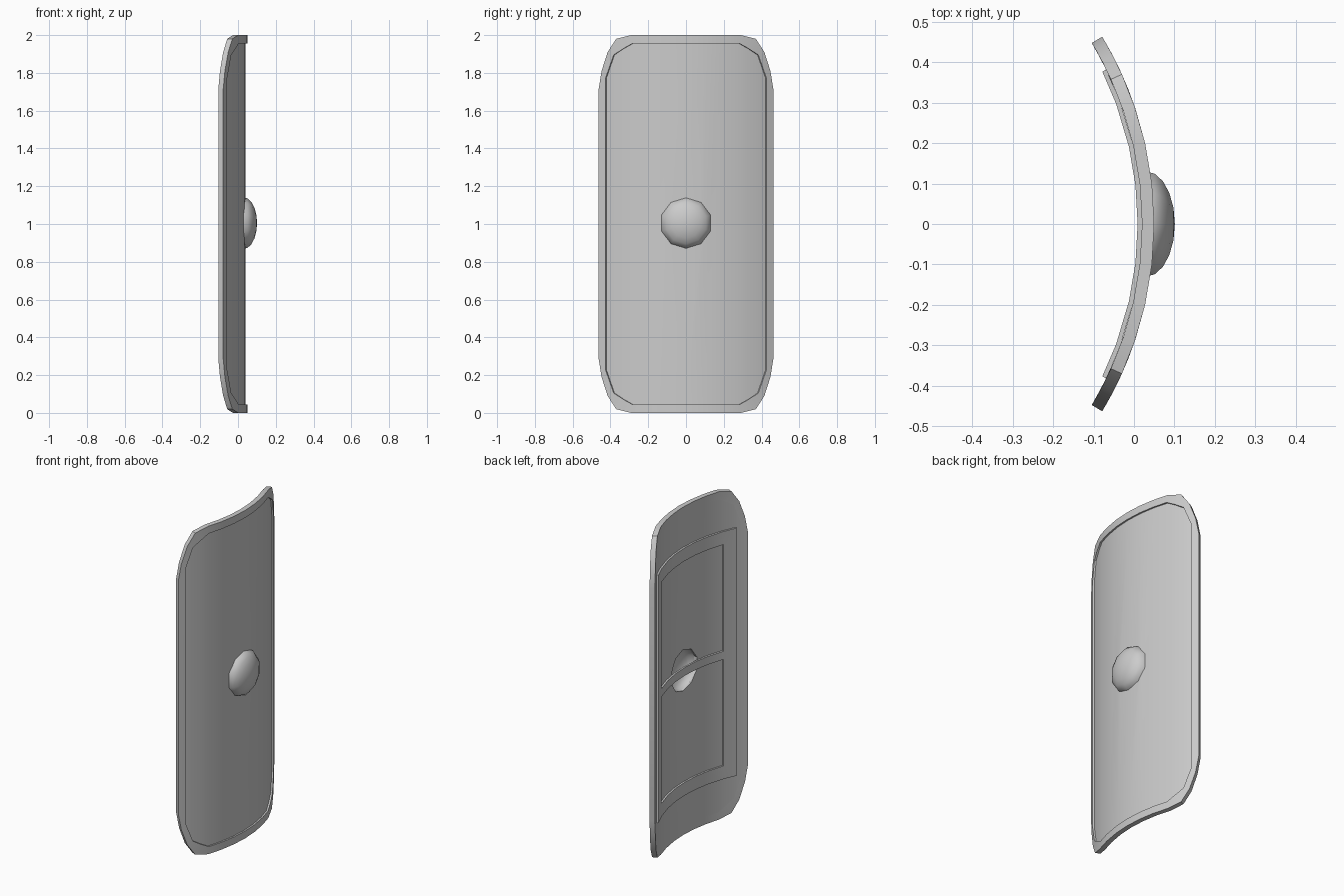
import bpy, bmesh, math

if "Cube" in bpy.data.objects:
    bpy.data.objects.remove(bpy.data.objects["Cube"])

R = 0.897                # radius of the front of the rim
CX = 0.05 - R            # axis of the curve


def finish(name, bm, angle=35):
    bmesh.ops.recalc_face_normals(bm, faces=bm.faces)
    me = bpy.data.meshes.new(name)
    bm.to_mesh(me)
    bm.free()
    ob = bpy.data.objects.new(name, me)
    bpy.context.collection.objects.link(ob)
    smooth(ob, angle)
    return ob


def smooth(ob, angle=35):
    bpy.ops.object.select_all(action='DESELECT')
    ob.select_set(True)
    bpy.context.view_layer.objects.active = ob
    bpy.ops.object.shade_smooth_by_angle(angle=math.radians(angle))


def curved_solid(name, polys, r_in, r_out):
    """Bend flat (y, z) polygons round the axis and give them thickness."""
    bm = bmesh.new()
    cache = {}

    def vert(p, r):
        key = (round(p[0], 4), round(p[1], 4), r)
        if key not in cache:
            a = math.asin(p[0] / R)
            cache[key] = bm.verts.new((CX + r * math.cos(a), r * math.sin(a), p[1]))
        return cache[key]

    count = {}
    for poly in polys:
        for r in (r_in, r_out):
            bm.faces.new([vert(p, r) for p in poly])
        for p, q in zip(poly, poly[1:] + poly[:1]):
            key = frozenset((round(c[0], 4), round(c[1], 4)) for c in (p, q))
            count.setdefault(key, []).append((p, q))
    for edges in count.values():
        if len(edges) == 1:          # boundary edge: add a wall
            p, q = edges[0]
            bm.faces.new([vert(p, r_in), vert(q, r_in), vert(q, r_out), vert(p, r_out)])
    return finish(name, bm)


def mirrored(half):
    """Half outline (y, half height) -> full width, left to right."""
    return [(-y, h) for y, h in half] + [(y, h) for y, h in half[-2::-1]]


outer = mirrored([(.463, .71), (.447, .81), (.415, .91), (.37, .98),
                  (.29, 1), (.2, 1), (.1, 1), (0, 1)])
inner = mirrored([(.425, .775), (.404, .835), (.383, .895), (.333, .928),
                  (.285, .955), (.2, .955), (.1, .955), (0, .955)])


def loop(cols):
    return [(y, 1 + h) for y, h in cols] + [(y, 1 - h) for y, h in reversed(cols)]


# Raised rim
lo, li = loop(outer), loop(inner)
n = len(lo)
curved_solid("rim", [[lo[i], lo[(i + 1) % n], li[(i + 1) % n], li[i]]
                     for i in range(n)], 0.867, 0.897)

# Curved panel, set back slightly from the rim
panel = curved_solid("panel", [[(a, 1 + h), (b, 1 + k), (b, 1 - k), (a, 1 - h)]
                               for (a, h), (b, k) in zip(inner, inner[1:])], 0.867, 0.887)

# Hand hole behind the boss
bpy.ops.mesh.primitive_cylinder_add(vertices=10, radius=0.126, depth=0.4,
                                    location=(0, 0, 1.005),
                                    rotation=(math.pi / 2, 0, math.pi / 2))
cutter = bpy.context.object
cutter.hide_render = True
bpy.context.view_layer.objects.active = panel
mod = panel.modifiers.new("hole", 'BOOLEAN')
mod.operation = 'DIFFERENCE'
mod.solver = 'EXACT'
mod.object = cutter
bpy.ops.object.modifier_apply(modifier=mod.name)
bpy.data.objects.remove(cutter)
smooth(panel)

# Back brace: border with a middle grip bar
ys = [-.395, -.312, -.2, -.1, 0, .1, .2, .312, .395]
zs = [.245, .325, .975, 1.025, 1.675, 1.755]
cells = [[(ys[i], zs[j]), (ys[i + 1], zs[j]), (ys[i + 1], zs[j + 1]), (ys[i], zs[j + 1])]
         for i in range(8) for j in range(5) if i in (0, 7) or j % 2 == 0]
curved_solid("back_brace", cells, 0.856, 0.867)

# Hollow domed boss
bm = bmesh.new()


def dome(radius, depth, rings=5, sides=10):
    rows = []
    for k in range(rings):
        t = math.pi / 2 * k / rings
        rows.append([bm.verts.new((0.03 + depth * math.sin(t),
                                   radius * math.cos(t) * math.sin(2 * math.pi * s / sides),
                                   1.005 + radius * math.cos(t) * math.cos(2 * math.pi * s / sides)))
                     for s in range(sides)])
    tip = bm.verts.new((0.03 + depth, 0, 1.005))
    for s in range(sides):
        e = (s + 1) % sides
        for a, b in zip(rows, rows[1:]):
            bm.faces.new([a[s], a[e], b[e], b[s]])
        bm.faces.new([rows[-1][s], rows[-1][e], tip])
    return rows[0]


a, b = dome(0.137, 0.071), dome(0.126, 0.06)
for s in range(10):
    e = (s + 1) % 10
    bm.faces.new([a[s], a[e], b[e], b[s]])
finish("boss", bm, 45)
